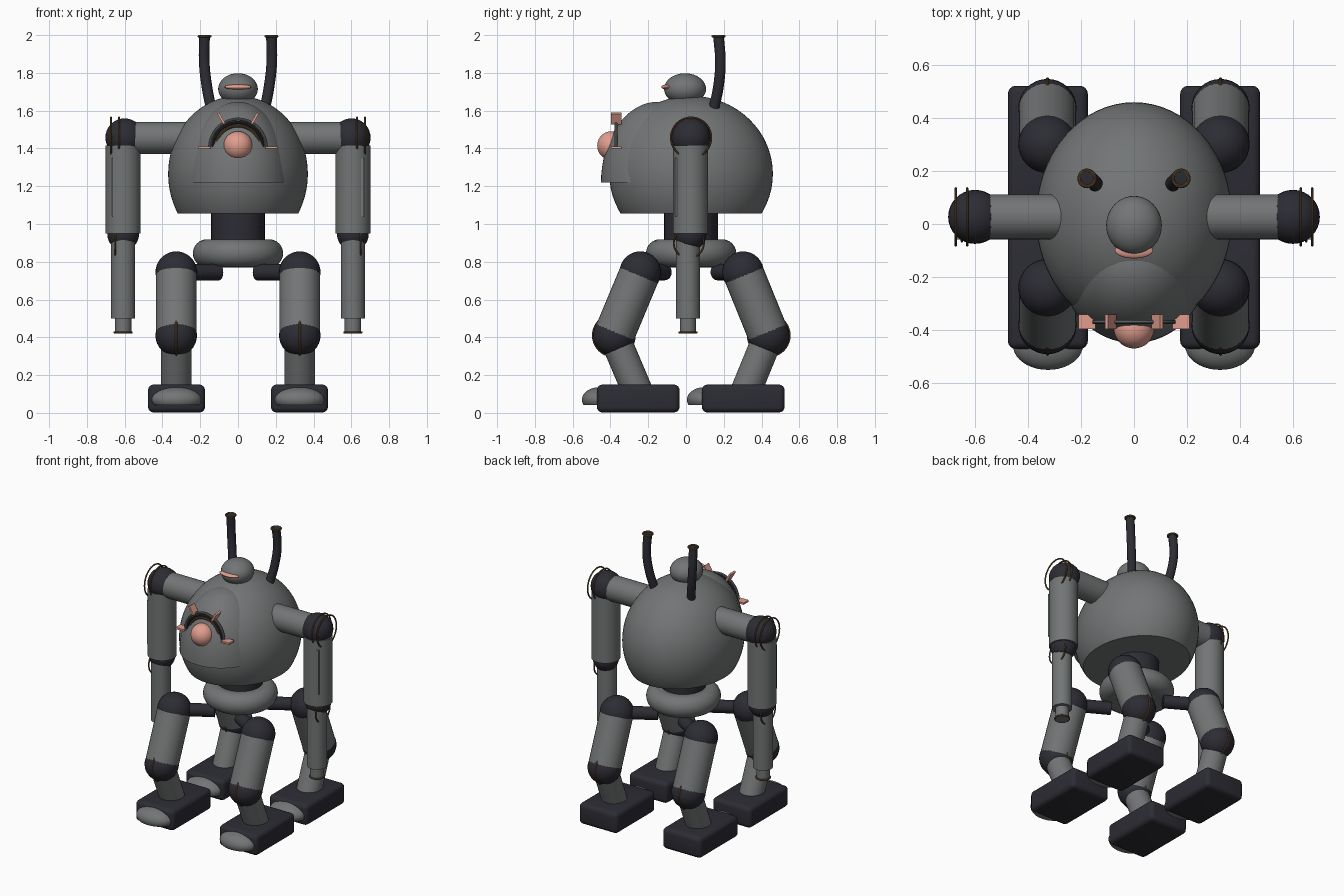
import bpy, bmesh, math
from mathutils import Vector, Matrix

cube = bpy.data.objects.get("Cube")
if cube:
    bpy.data.objects.remove(cube, do_unlink=True)


def material(name, rgb):
    m = bpy.data.materials.new(name)
    m.use_nodes = True
    color = (*rgb, 1)
    m.diffuse_color = color
    m.node_tree.nodes["Principled BSDF"].inputs["Base Color"].default_value = color
    return m


GREY = material("grey metal", (0.17, 0.178, 0.18))
DARK = material("dark joint", (0.025, 0.025, 0.034))
PINK = material("salmon pink", (0.75, 0.34, 0.27))
BROWN = material("bronze ring", (0.13, 0.075, 0.03))


def finish(name, bm, mat, smooth=True):
    bmesh.ops.recalc_face_normals(bm, faces=bm.faces)
    mesh = bpy.data.meshes.new(name)
    bm.to_mesh(mesh)
    bm.free()
    mesh.materials.append(mat)
    ob = bpy.data.objects.new(name, mesh)
    bpy.context.collection.objects.link(ob)
    if smooth:
        bpy.ops.object.select_all(action="DESELECT")
        ob.select_set(True)
        bpy.context.view_layer.objects.active = ob
        bpy.ops.object.shade_smooth_by_angle(angle=math.radians(35))
    return ob


def ellipsoid(name, center, radii, mat, cut=None, segs=40):
    """Ellipsoid, optionally cut flat below the height cut."""
    bm = bmesh.new()
    bmesh.ops.create_uvsphere(bm, u_segments=segs, v_segments=segs // 2, radius=1)
    bmesh.ops.transform(bm, verts=bm.verts,
                        matrix=Matrix.Translation(center) @ Matrix.Diagonal((*radii, 1)))
    if cut is not None:
        bmesh.ops.bisect_plane(bm, geom=bm.verts[:] + bm.edges[:] + bm.faces[:],
                               plane_co=(0, 0, cut), plane_no=(0, 0, -1), clear_outer=True)
        bmesh.ops.holes_fill(bm, edges=[e for e in bm.edges if e.is_boundary])
    return finish(name, bm, mat)


def ball(name, center, r, mat):
    return ellipsoid(name, center, (r, r, r), mat, segs=32)


def rod(name, a, b, r, mat):
    a, b = Vector(a), Vector(b)
    bm = bmesh.new()
    bmesh.ops.create_cone(bm, cap_ends=True, segments=32, radius1=r, radius2=r, depth=(b - a).length)
    turn = (b - a).to_track_quat("Z", "Y").to_matrix().to_4x4()
    bmesh.ops.transform(bm, verts=bm.verts, matrix=Matrix.Translation((a + b) / 2) @ turn)
    return finish(name, bm, mat)


def ring(name, center, R, r, axis, mat, arc=1.0, n=40, m=10):
    """Torus around axis; arc below 1 leaves the upper part of a hoop."""
    bm = bmesh.new()
    closed = arc == 1.0
    loops = []
    for i in range(n if closed else n + 1):
        a = math.tau * arc * i / n
        loops.append([bm.verts.new((math.cos(a) * (R + r * math.cos(b)),
                                    math.sin(a) * (R + r * math.cos(b)), r * math.sin(b)))
                      for b in (math.tau * j / m for j in range(m))])
    for i in range(n):
        p, q = loops[i], loops[(i + 1) % len(loops)]
        for j in range(m):
            k = (j + 1) % m
            bm.faces.new((p[j], q[j], q[k], p[k]))
    if not closed:
        bm.faces.new(loops[0])
        bm.faces.new(loops[-1])
    turn = {"x": Matrix.Rotation(math.pi / 2, 4, "Y"), "y": Matrix.Rotation(math.pi / 2, 4, "X"),
            "z": Matrix.Identity(4)}[axis]
    bmesh.ops.transform(bm, verts=bm.verts, matrix=Matrix.Translation(center) @ turn)
    return finish(name, bm, mat)


def box(name, center, size, mat, turn=None, bevel=0.0):
    bm = bmesh.new()
    bmesh.ops.create_cube(bm, size=1)
    bmesh.ops.transform(bm, verts=bm.verts, matrix=Matrix.Diagonal((*size, 1)))
    if bevel:
        bmesh.ops.bevel(bm, geom=bm.edges[:], offset=bevel, segments=4, profile=0.5, affect="EDGES")
    bmesh.ops.transform(bm, verts=bm.verts,
                        matrix=Matrix.Translation(center) @ (turn or Matrix.Identity(4)))
    return finish(name, bm, mat, smooth=bevel > 0)


def horn(name, points, r, mat):
    curve = bpy.data.curves.new(name, "CURVE")
    curve.dimensions = "3D"
    curve.bevel_depth, curve.bevel_resolution, curve.use_fill_caps = r, 6, True
    s = curve.splines.new("BEZIER")
    s.bezier_points.add(len(points) - 1)
    for bp, p in zip(s.bezier_points, points):
        bp.co = p
        bp.handle_left_type = bp.handle_right_type = "AUTO"
    curve.materials.append(mat)
    ob = bpy.data.objects.new(name, curve)
    bpy.context.collection.objects.link(ob)


CY = 0.027  # centre of the machine from front to back

# Body shell with raised face plate, head and mouth
ellipsoid("body", (0, CY, 1.265), (0.37, 0.433, 0.413), GREY, cut=1.055, segs=64)
ellipsoid("face_plate", (0, -0.15, 1.22), (0.28, 0.3, 0.427), GREY, cut=1.22, segs=64)
ellipsoid("head", (0, -0.005, 1.715), (0.105, 0.111, 0.083), GREY)
ellipsoid("mouth", (0, -0.1, 1.725), (0.072, 0.03, 0.014), PINK)

# Eye with hooped lid and lashes
ellipsoid("eye", (0, -0.395, 1.415), (0.076, 0.075, 0.076), PINK)
EYE = Vector((0, -0.37, 1.405))
for label, R, mat in (("outer", 0.15, GREY), ("middle", 0.132, DARK), ("inner", 0.115, BROWN)):
    hoop = ring("eyelid_" + label, (0, 0, 0), R, 0.008, "y", mat, arc=0.5)
    hoop.location = EYE
for i in range(4):
    a = math.radians(60 * i)
    box(f"eyelash_{i + 1}", EYE + Vector((math.cos(a), 0, math.sin(a))) * 0.177,
        (0.065, 0.055, 0.013), PINK, Matrix.Rotation(-a, 4, "Y"))

# Waist and pelvis
rod("waist", (0, CY, 0.84), (0, CY, 1.1), 0.143, DARK)
ring("pelvis_rim", (0, CY, 0.845), 0.165, 0.074, "z", GREY, n=56, m=24)
rod("pelvis_core", (0, CY, 0.772), (0, CY, 0.918), 0.165, GREY)

for side, s in (("left", 1), ("right", -1)):
    # Horns
    horn(side + "_horn", [(s * 0.14, 0.145, 1.6), (s * 0.165, 0.172, 1.73),
                          (s * 0.179, 0.182, 1.86), (s * 0.177, 0.172, 1.995)], 0.028, DARK)
    ring(side + "_horn_ring", (s * 0.177, 0.172, 1.993), 0.03, 0.007, "z", BROWN)

    # Arm
    X = s * 0.608
    rod(side + "_shoulder_bar", (s * 0.25, CY, 1.455), (s * 0.6, CY, 1.455), 0.085, GREY)
    ball(side + "_shoulder", (s * 0.6, CY, 1.457), 0.102, DARK)
    rod(side + "_upper_arm", (X, 0.024, 0.95), (X, 0.024, 1.415), 0.093, GREY)
    box(side + "_arm_strip", (s * 0.66, -0.053, 1.195), (0.016, 0.012, 0.31), GREY)
    ball(side + "_elbow", (X, 0.024, 0.945), 0.084, DARK)
    rod(side + "_forearm", (X, 0.01, 0.5), (X, 0.01, 0.92), 0.064, GREY)
    rod(side + "_wrist", (X, 0.01, 0.42), (X, 0.01, 0.52), 0.043, GREY)
    ring(side + "_wrist_ring", (X, 0.01, 0.426), 0.045, 0.006, "z", BROWN)
    for i, x in enumerate((0.63, 0.673)):
        ring(f"{side}_shoulder_ring_{i + 1}", (s * x, CY, 1.457), 0.107, 0.005, "x", BROWN)
    ring(side + "_elbow_ring", (s * 0.65, 0.015, 0.9), 0.08, 0.005, "x", BROWN)

    # Legs, bent outwards to the front and to the back
    X = s * 0.327
    for end, d in (("front", -1), ("back", 1)):
        leg = f"{side}_{end}_"
        hip = Vector((X, 0.03 + d * 0.272, 0.745))
        knee = Vector((X, 0.028 + d * 0.41, 0.41))
        ankle = Vector((X, 0.03 + d * 0.285, 0.11))
        rod(leg + "hip_strut", (s * 0.1, CY + d * 0.14, 0.745), hip, 0.043, DARK)
        ball(leg + "hip", hip, 0.11, DARK)
        rod(leg + "thigh", hip, knee, 0.108, GREY)
        ball(leg + "knee", knee, 0.11, DARK)
        ring(leg + "knee_ring", knee, 0.11, 0.006, "x", BROWN)
        rod(leg + "shin", knee, ankle, 0.081, GREY)
        foot_y = 0.025 + d * 0.278
        box(leg + "foot", (s * 0.3255, foot_y, 0.076), (0.302, 0.438, 0.148), DARK, bevel=0.03)
        ellipsoid(leg + "toe", (s * 0.325, foot_y - 0.205, 0.07), (0.132, 0.093, 0.066), GREY, cut=0.042)
